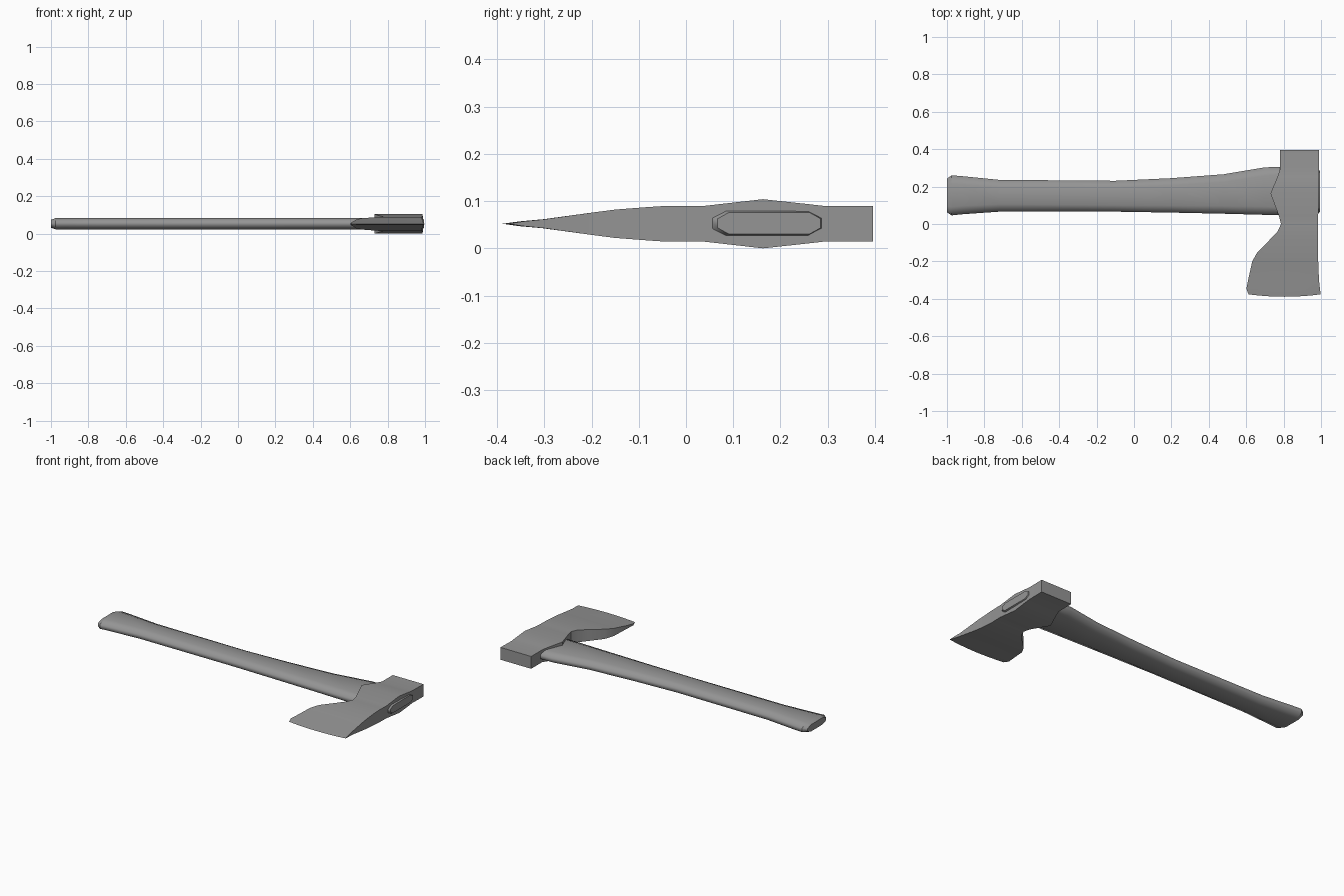
import bpy, bmesh
from math import radians

if "Cube" in bpy.data.objects:
    bpy.data.objects.remove(bpy.data.objects["Cube"])

ZC = 0.052  # mid-plane height

dark = bpy.data.materials.new("dark_grey")
dark.diffuse_color = (0.3, 0.3, 0.3, 1)
dark.use_nodes = True
dark.node_tree.nodes["Principled BSDF"].inputs["Base Color"].default_value = dark.diffuse_color


def make_object(name, bm, angle):
    bmesh.ops.remove_doubles(bm, verts=bm.verts, dist=1e-4)
    bmesh.ops.recalc_face_normals(bm, faces=bm.faces)
    mesh = bpy.data.meshes.new(name)
    bm.to_mesh(mesh)
    bm.free()
    mesh.materials.append(dark)
    ob = bpy.data.objects.new(name, mesh)
    bpy.context.collection.objects.link(ob)
    bpy.ops.object.select_all(action='DESELECT')
    ob.select_set(True)
    bpy.context.view_layer.objects.active = ob
    bpy.ops.object.shade_smooth_by_angle(angle=radians(angle), keep_sharp_edges=True)
    return ob


# Handle: octagonal sections (x, low y, high y, half thickness, chamfer)
stations = [
    (-1.0, 0.062, 0.243, 0.021, 0.036),
    (-0.975, 0.046, 0.26, 0.030, 0.045),
    (-0.92, 0.052, 0.256, 0.031, 0.045),
    (-0.72, 0.066, 0.236, 0.031, 0.040),
    (-0.1, 0.066, 0.231, 0.031, 0.035),
    (0.2, 0.061, 0.245, 0.031, 0.038),
    (0.48, 0.055, 0.266, 0.031, 0.042),
    (0.70, 0.049, 0.303, 0.031, 0.045),
    (0.79, 0.048, 0.305, 0.030, 0.040),
    (0.980, 0.050, 0.289, 0.028, 0.032),
    (0.995, 0.067, 0.285, 0.023, 0.024),
]
bm = bmesh.new()
rings = []
for x, lo, hi, h, c in stations:
    e = h * 0.42
    section = [(lo, -e), (lo + c, -h), (hi - c, -h), (hi, -e),
               (hi, e), (hi - c, h), (lo + c, h), (lo, e)]
    rings.append([bm.verts.new((x, y, ZC + 0.001 + z)) for y, z in section])
for a, b in zip(rings, rings[1:]):
    for i in range(8):
        j = (i + 1) % 8
        bm.faces.new((a[i], a[j], b[j], b[i]))
bm.faces.new(rings[0])
bm.faces.new(rings[-1])
# Crisp bevels at both ends, soft sides in between
for ring in (rings[0], rings[1], rings[-2], rings[-1]):
    for i in range(8):
        bm.edges.get((ring[i], ring[(i + 1) % 8])).smooth = False
make_object("handle", bm, 70)

# Head: rows from poll to cutting edge (y, left x, right x, half thickness, edge bow)
rows = [
    (0.396, 0.78, 0.99, 0.038, 0),
    (0.29, 0.78, 0.988, 0.038, 0),
    (0.255, 0.768, 0.988, 0.042, 0),
    (0.163, 0.73, 0.986, 0.052, 0),
    (0.04, 0.776, 0.985, 0.038, 0),
    (0.0, 0.786, 0.984, 0.038, 0),
    (-0.04, 0.768, 0.983, 0.038, 0),
    (-0.085, 0.725, 0.983, 0.035, 0),
    (-0.15, 0.66, 0.984, 0.030, 0),
    (-0.20, 0.632, 0.985, 0.0235, 0),
    (-0.30, 0.610, 0.989, 0.0095, 0.003),
    (-0.345, 0.601, 0.994, 0.005, 0.008),
    (-0.376, 0.612, 0.998, 0.0, 0.013),
]
COLS = 8
bm = bmesh.new()
sides = []
for s in (1, -1):
    grid = []
    for y, x0, x1, h, bow in rows:
        line = []
        for i in range(COLS + 1):
            t = i / COLS
            drop = bow * (1 - (2 * t - 1) ** 2)
            line.append(bm.verts.new((x0 + (x1 - x0) * t, y - drop, ZC + s * h)))
        grid.append(line)
    for a, b in zip(grid, grid[1:]):
        for i in range(COLS):
            bm.faces.new((a[i], a[i + 1], b[i + 1], b[i]))
    sides.append(grid)

# Rim joining the two cheeks: poll face and both flanks
up, dn = sides
for i in range(COLS):
    bm.faces.new((up[0][i], up[0][i + 1], dn[0][i + 1], dn[0][i]))
for col in (0, COLS):
    for r in range(len(rows) - 1):
        bm.faces.new((up[r][col], up[r + 1][col], dn[r + 1][col], dn[r][col]))
make_object("axe_head", bm, 35)
